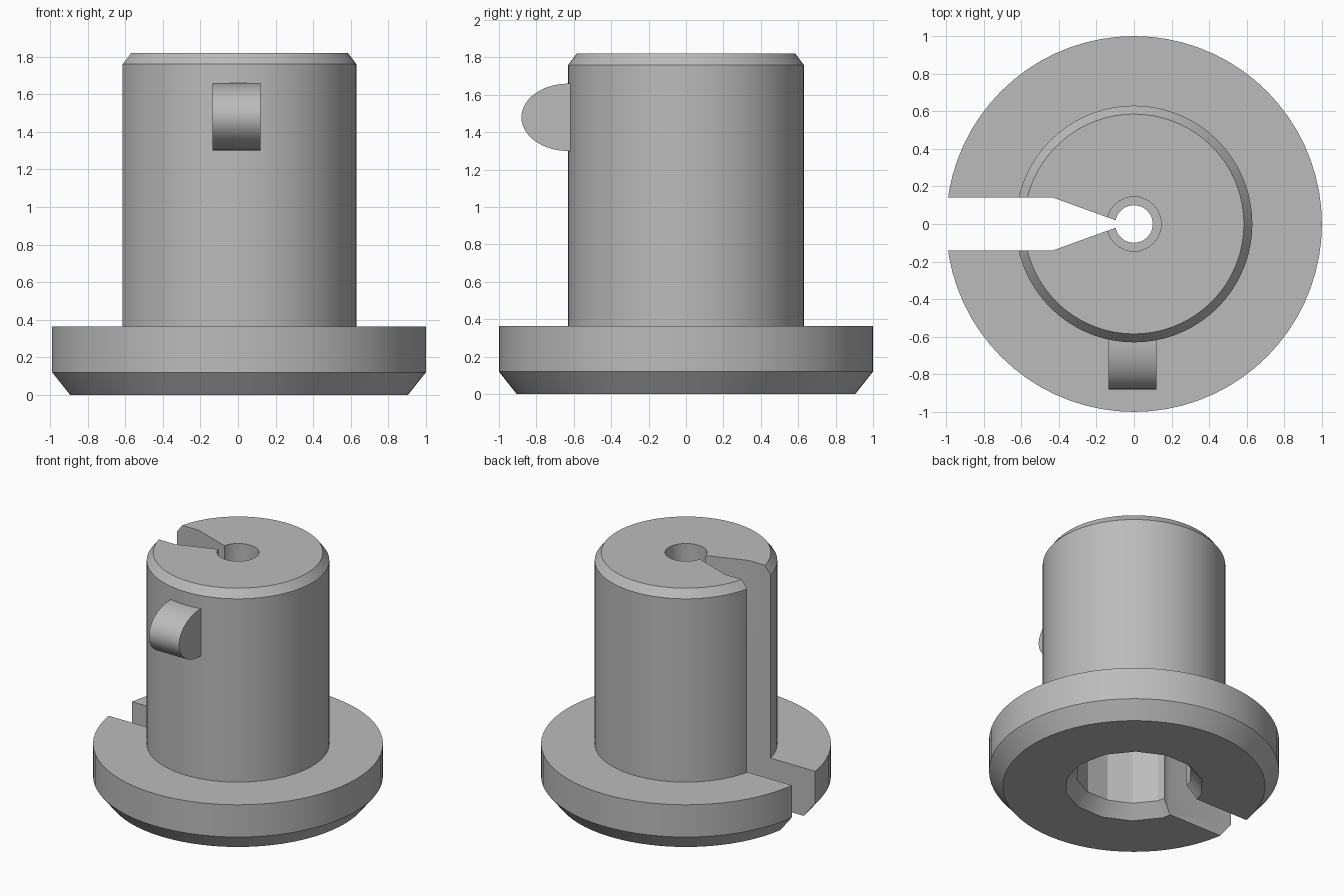
import bpy, bmesh
from math import pi, cos, sin, radians

cube = bpy.data.objects.get("Cube")
if cube:
    bpy.data.objects.remove(cube, do_unlink=True)

grey = bpy.data.materials.new("plain grey")
grey.use_nodes = True
colour = (0.5, 0.5, 0.5, 1)
grey.diffuse_color = colour
grey.node_tree.nodes["Principled BSDF"].inputs["Base Color"].default_value = colour


def finish(name, bm):
    bmesh.ops.recalc_face_normals(bm, faces=bm.faces)
    mesh = bpy.data.meshes.new(name)
    bm.to_mesh(mesh)
    bm.free()
    mesh.materials.append(grey)
    obj = bpy.data.objects.new(name, mesh)
    bpy.context.collection.objects.link(obj)
    return obj


def turned(name, profile, sides):
    """Closed solid of revolution from (radius, height) pairs, bottom to top."""
    bm = bmesh.new()
    rings = [[bm.verts.new((r * cos(2 * pi * i / sides), r * sin(2 * pi * i / sides), z))
              for i in range(sides)] for r, z in profile]
    for low, high in zip(rings, rings[1:]):
        for i in range(sides):
            j = (i + 1) % sides
            bm.faces.new((low[i], low[j], high[j], high[i]))
    bm.faces.new(rings[0])
    bm.faces.new(rings[-1])
    return finish(name, bm)


def prism(name, outline, offset):
    """Extrude a closed outline of 3D points along an offset."""
    bm = bmesh.new()
    face = bm.faces.new([bm.verts.new(p) for p in outline])
    ext = bmesh.ops.extrude_face_region(bm, geom=[face])
    moved = [v for v in ext["geom"] if isinstance(v, bmesh.types.BMVert)]
    bmesh.ops.translate(bm, verts=moved, vec=offset)
    return finish(name, bm)


def cut(target, cutter):
    mod = target.modifiers.new("cut", "BOOLEAN")
    mod.operation = "DIFFERENCE"
    mod.solver = "EXACT"
    mod.object = cutter
    bpy.context.view_layer.objects.active = target
    bpy.ops.object.modifier_apply(modifier=mod.name)
    bpy.data.objects.remove(cutter, do_unlink=True)


def smooth(obj):
    bpy.ops.object.select_all(action="DESELECT")
    obj.select_set(True)
    bpy.context.view_layer.objects.active = obj
    bpy.ops.object.shade_smooth_by_angle(angle=radians(25))


# Flanged bush with chamfered rims
body = turned("flanged_bush", [(0.905, 0), (1, 0.12), (1, 0.365), (0.63, 0.365),
                               (0.63, 1.76), (0.585, 1.82)], 72)

# Wide bore from below, narrow pilot hole and counterbore at the top
cut(body, turned("bore_cutter", [(0.56, -0.1), (0.4, 0.095), (0.4, 1.4)], 14))
cut(body, turned("pilot_cutter", [(0.1, 1.2), (0.1, 2)], 32))
cut(body, turned("counterbore_cutter", [(0.145, 1.6), (0.145, 2)], 32))

# Side slot tapering into the pilot hole
half = [(-1.2, 0.14), (-0.43, 0.14), (-0.09, 0.017)]
slot = half + [(x, -y) for x, y in reversed(half)]
cut(body, prism("slot_cutter", [(x, y, -0.2) for x, y in slot], (0, 0, 2.4)))
smooth(body)

# Rounded locking lug on the front
steps = 28
arc = [(-0.135, -0.63 - 0.25 * sin(pi * i / steps), 1.48 + 0.18 * cos(pi * i / steps))
       for i in range(steps + 1)]
root = [(-0.135, -0.58, 1.3), (-0.135, -0.58, 1.66)]
smooth(prism("locking_lug", arc + root, (0.255, 0, 0)))
